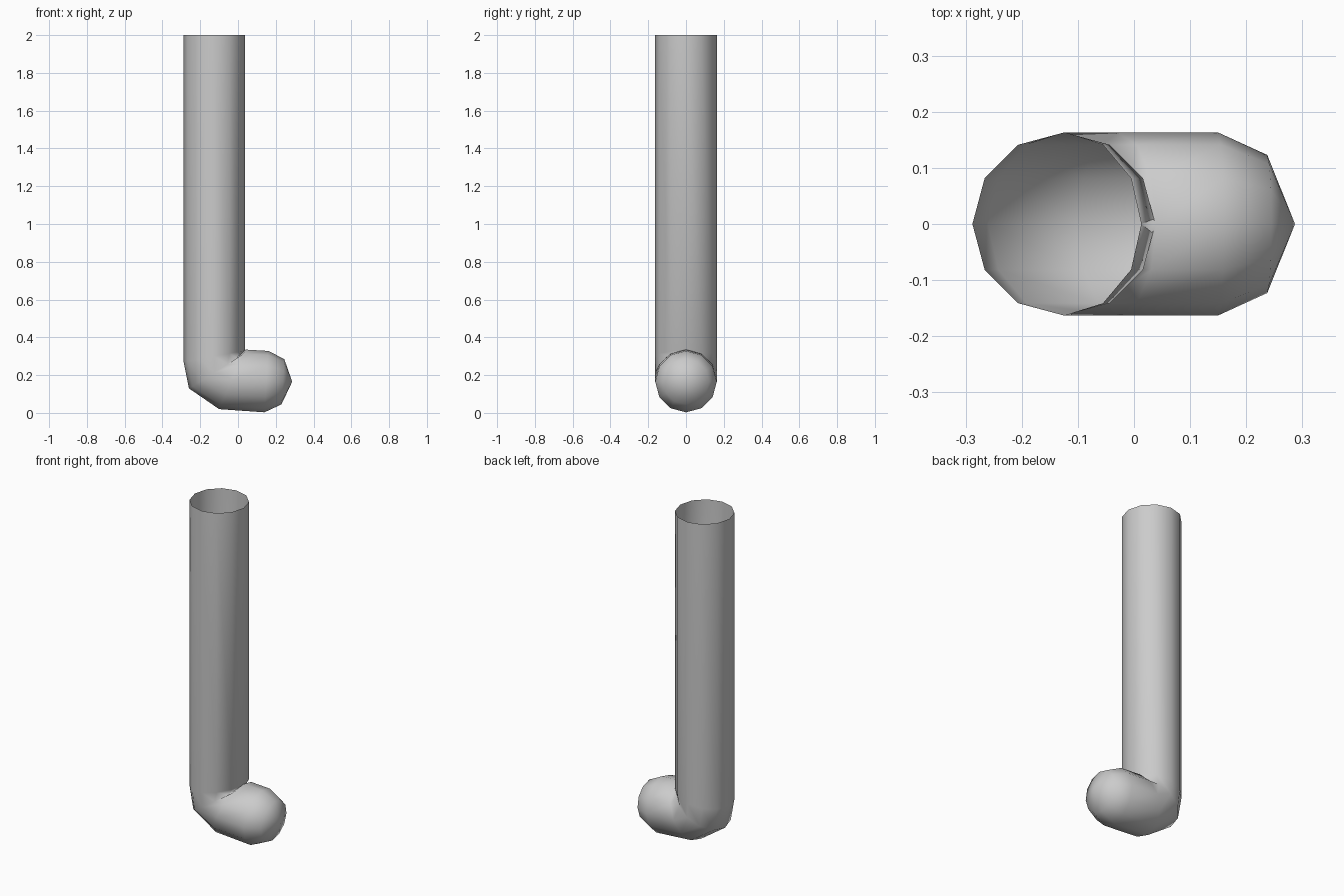
import bpy, bmesh, math

cube = bpy.data.objects.get("Cube")
if cube:
    bpy.data.objects.remove(cube, do_unlink=True)

SIDES = 12
RADIUS = 0.163

# Rings along the pipe: outer point (x, z), inner point (x, z), half width in y
rings = [
    ((-0.288, 2.0), (0.038, 2.0), RADIUS),
    ((-0.288, 0.27), (0.038, 0.33), RADIUS),
    ((-0.26, 0.13), (0.013, 0.30), RADIUS),
    ((-0.10, 0.02), (0.04, 0.335), RADIUS),
    ((0.14, 0.003), (0.16, 0.328), RADIUS),
    ((0.23, 0.045), (0.245, 0.285), 0.123),
]
tip = (0.287, 0, 0.165)

# Single-walled pipe, open at the top, with a rounded closed end
bm = bmesh.new()
loops = []
for (ox, oz), (ix, iz), half in rings:
    loop = []
    for k in range(SIDES):
        a = math.tau * k / SIDES
        t = (1 + math.cos(a)) / 2
        loop.append(bm.verts.new((ox + (ix - ox) * t, half * math.sin(a), oz + (iz - oz) * t)))
    loops.append(loop)
for upper, lower in zip(loops, loops[1:]):
    for k in range(SIDES):
        n = (k + 1) % SIDES
        bm.faces.new((upper[k], lower[k], lower[n], upper[n]))
end = bm.verts.new(tip)
for k in range(SIDES):
    bm.faces.new((loops[-1][k], end, loops[-1][(k + 1) % SIDES]))
for face in bm.faces:
    face.smooth = True

mesh = bpy.data.meshes.new("bent_pipe")
bm.to_mesh(mesh)
bm.free()
pipe = bpy.data.objects.new("bent_pipe", mesh)
bpy.context.collection.objects.link(pipe)

# Plain grey
grey = bpy.data.materials.new("light_grey")
grey.use_nodes = True
colour = (0.6, 0.6, 0.6, 1)
grey.diffuse_color = colour
grey.node_tree.nodes["Principled BSDF"].inputs["Base Color"].default_value = colour
mesh.materials.append(grey)
